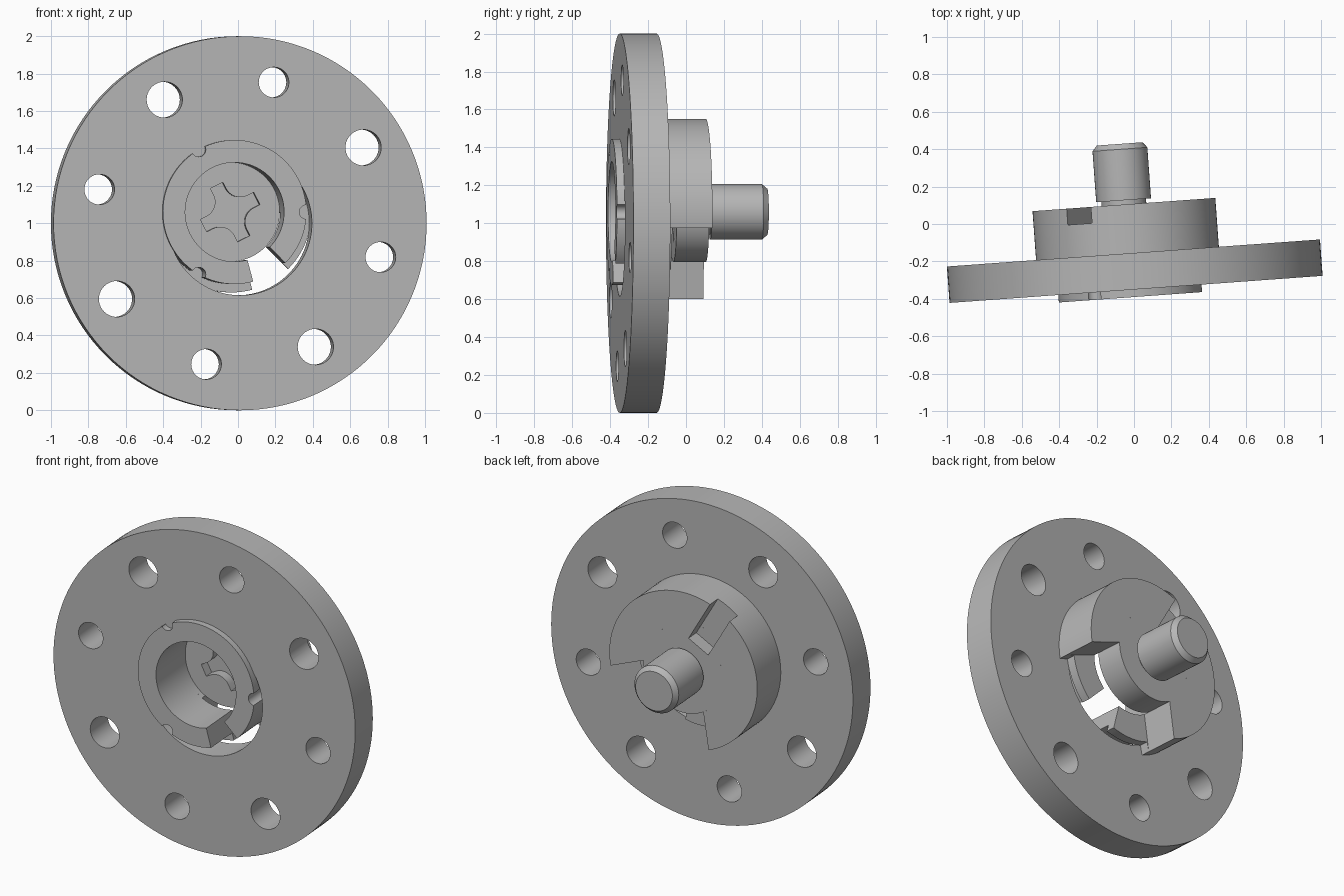
import bpy, bmesh
from math import sin, cos, radians, pi
from mathutils import Matrix

cube = bpy.data.objects.get("Cube")
if cube:
    bpy.data.objects.remove(cube, do_unlink=True)

steel = bpy.data.materials.new("grey_steel")
steel.use_nodes = True
GREY = (0.47, 0.47, 0.47, 1)
steel.diffuse_color = GREY
steel.node_tree.nodes["Principled BSDF"].inputs["Base Color"].default_value = GREY

# Local frame: x across, z up, y = depth behind the flange back face
PLACE = Matrix.Translation((-0.003, -0.155, 1)) @ Matrix.Rotation(radians(4.15), 4, 'Z')
OFFSET = (-0.032, 0.06)       # eccentric hub axis
BORE, NECK, LIP, BOSS = 0.265, 0.385, 0.43, 0.49
FRONT, FLOOR, BACK = -0.235, 0.09, 0.262
parts = []


def arc(r, a0, a1, n=48, c=(0, 0)):
    angles = [radians(a0 + (a1 - a0) * i / n) for i in range(n + 1)]
    return [(c[0] + r * cos(a), c[1] + r * sin(a)) for a in angles]


def circle(r, c=(0, 0), n=64):
    return arc(r, 0, 360, n, c)[:-1]


def make_object(name, bm):
    bmesh.ops.recalc_face_normals(bm, faces=bm.faces)
    mesh = bpy.data.meshes.new(name)
    bm.to_mesh(mesh)
    bm.free()
    mesh.materials.append(steel)
    obj = bpy.data.objects.new(name, mesh)
    obj.matrix_world = PLACE
    bpy.context.collection.objects.link(obj)
    parts.append(obj)
    return obj


def prism(name, outline, d0, d1, offset=OFFSET):
    bm = bmesh.new()
    face = bm.faces.new([bm.verts.new((x + offset[0], d0, z + offset[1])) for x, z in outline])
    new = bmesh.ops.extrude_face_region(bm, geom=[face])["geom"]
    bmesh.ops.translate(bm, vec=(0, d1 - d0, 0),
                        verts=[v for v in new if isinstance(v, bmesh.types.BMVert)])
    return make_object(name, bm)


def lathe(name, profile, n=64):
    bm = bmesh.new()
    rings = [[bm.verts.new((x + OFFSET[0], d, z + OFFSET[1])) for x, z in circle(r, n=n)]
             for r, d in profile]
    for a, b in zip(rings, rings[1:]):
        for i in range(n):
            j = (i + 1) % n
            bm.faces.new((a[i], a[j], b[j], b[i]))
    bm.faces.new(rings[0])
    bm.faces.new(rings[-1])
    return make_object(name, bm)


def cut(obj, cutters):
    for c in cutters:
        c.hide_render = True
        mod = obj.modifiers.new("cut", 'BOOLEAN')
        mod.operation, mod.solver, mod.object = 'DIFFERENCE', 'EXACT', c
    bpy.context.view_layer.update()
    graph = bpy.context.evaluated_depsgraph_get()
    mesh = bpy.data.meshes.new_from_object(obj.evaluated_get(graph))
    obj.modifiers.clear()
    obj.data = mesh
    for c in cutters:
        parts.remove(c)
        bpy.data.objects.remove(c, do_unlink=True)


def turned(points, degrees):
    c, s = cos(radians(degrees)), sin(radians(degrees))
    return [(x * c - z * s, x * s + z * c) for x, z in points]


# Flange with centre opening and alternating bolt holes
flange = prism("flange", circle(1, n=128), -0.195, 0, (0, 0))
holes = [prism("centre_hole", circle(NECK, n=96), -0.5, 0.5, (0, 0))]
for i in range(8):
    where = arc(0.775, 31.5 + 45 * i, 360, 1)[0]
    holes.append(prism("bolt_hole", circle(0.081 if i % 2 else 0.096, where, 40),
                       -0.5, 0.5, (0, 0)))
cut(flange, holes)

# Front collar: open ring with three round notches
collar = prism("front_collar", arc(NECK, -45, 285, 96) + arc(BORE, 285, -45, 96), FRONT, 0)
cut(collar, [prism("notch", circle(0.038, arc(NECK, a, 360, 1)[0], 24), -0.5, -0.0005)
             for a in (0, 120, 240)])

# Hub base: full boss radius, with narrower lips reaching into the opening
prism("hub_base", arc(LIP, -45, -9, 12) + arc(BOSS, -10, 250, 96)
      + arc(LIP, 249, 285, 12) + arc(BORE, 285, -45, 96), 0, 0.055)

# Rear hub: C shape with a slot opposite the opening
slot_outline = turned([(0.2, -0.075), (0.6, -0.075), (0.6, 0.075), (0.2, 0.075)], 120)


def slot():
    return prism("slot", slot_outline, 0.175, 0.4)


hub = prism("rear_hub", arc(BOSS, -10, 250, 96) + arc(BORE, 240, 0, 96), 0.055, BACK)
cut(hub, [slot()])

# Core that closes the bore, with a cross-shaped drive recess
cross = []
for k in range(4):
    fillet = arc(0.085, 270, 180, 8, (0.122, 0.122))
    cross += turned([(0.16, -0.037), (0.16, 0.037)] + fillet, 27 + 90 * k)
core = lathe("hub_core", [(BORE, FLOOR), (BORE, BACK)], 96)
cut(core, [prism("cross", cross, 0, 0.15), slot()])

# Rear pin with undercut and chamfered tip
lathe("rear_pin", [(0.12, BACK - 0.01), (0.12, 0.285), (0.147, 0.285),
                   (0.147, 0.558), (0.122, 0.587)])

bpy.ops.object.select_all(action='DESELECT')
for obj in parts:
    obj.select_set(True)
bpy.context.view_layer.objects.active = flange
bpy.ops.object.shade_smooth_by_angle(angle=radians(30))
